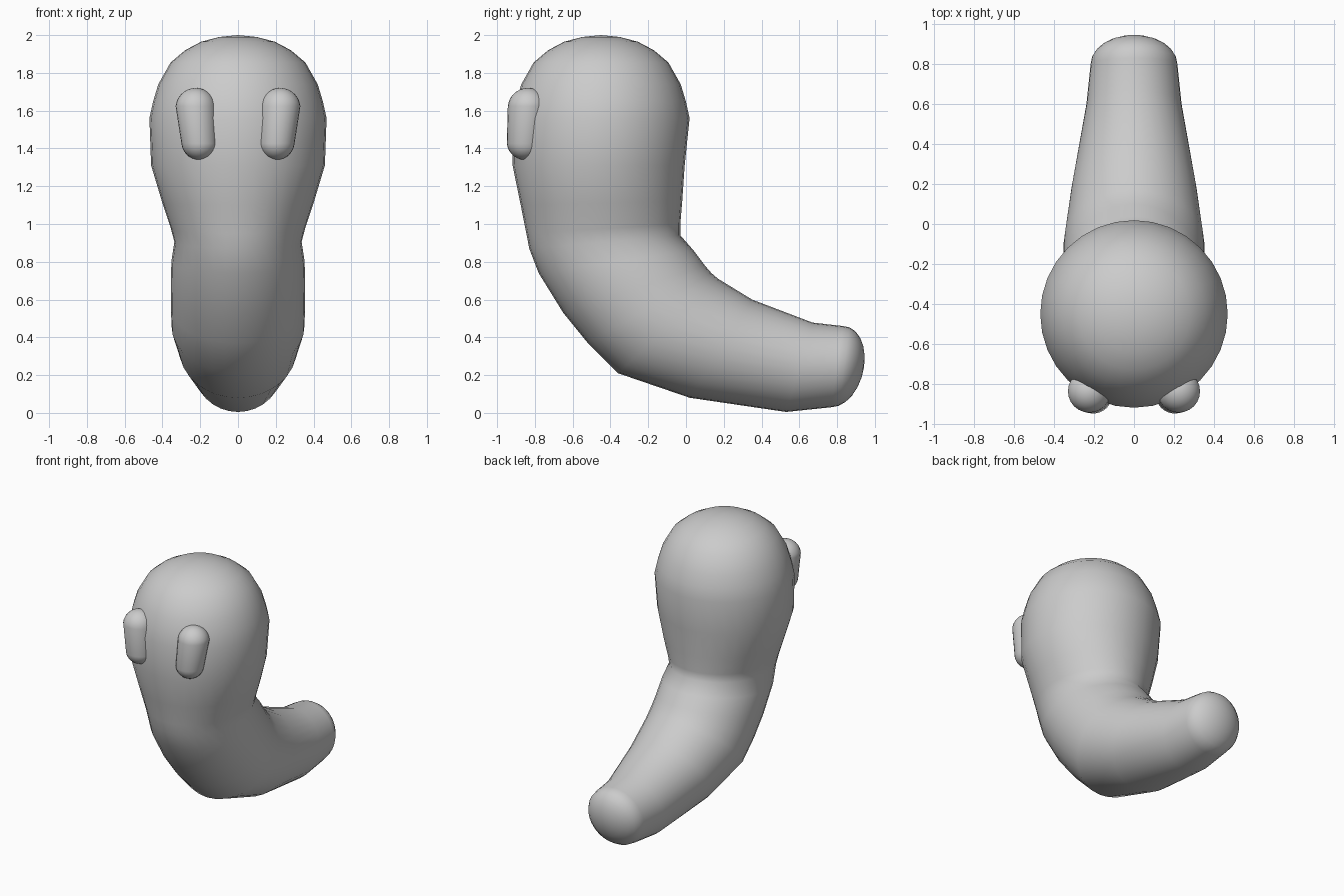
import bpy, bmesh, math
from mathutils import Vector

if "Cube" in bpy.data.objects:
    bpy.data.objects.remove(bpy.data.objects["Cube"])

SEG = 32


def loft(name, rings, start, end):
    """Skin elliptical rings (front yz, back yz, half width x), closed by end points."""
    bm = bmesh.new()
    loops = []
    for fy, fz, by, bz, w in rings:
        mid = Vector((0, (fy + by) / 2, (fz + bz) / 2))
        half = Vector((0, (by - fy) / 2, (bz - fz) / 2))
        loops.append([bm.verts.new(mid + half * math.sin(a) + Vector((w * math.cos(a), 0, 0)))
                      for a in (2 * math.pi * i / SEG for i in range(SEG))])
    for a, b in zip(loops, loops[1:]):
        for i in range(SEG):
            j = (i + 1) % SEG
            bm.faces.new((a[i], a[j], b[j], b[i]))
    for co, ring in ((start, loops[0]), (end, loops[-1])):
        tip = bm.verts.new(co)
        for i in range(SEG):
            bm.faces.new((tip, ring[i], ring[(i + 1) % SEG]))
    finish(name, bm)


def finish(name, bm):
    bmesh.ops.recalc_face_normals(bm, faces=bm.faces)
    me = bpy.data.meshes.new(name)
    bm.to_mesh(me)
    bm.free()
    for p in me.polygons:
        p.use_smooth = True
    ob = bpy.data.objects.new(name, me)
    bpy.context.collection.objects.link(ob)
    return ob


# Head dome and neck: upright rings
rings = [(-0.45 - r, z, -0.45 + r, z, r) for z, r in
         ((1.99, 0.10), (1.965, 0.195), (1.92, 0.28), (1.855, 0.357),
          (1.74, 0.422), (1.65, 0.449), (1.56, 0.469))]
rings += [(-0.918, 1.31, -0.007, 1.31, 0.46),
          (-0.875, 1.10, -0.02, 1.12, 0.40),
          (-0.845, 0.95, -0.03, 1.00, 0.355),
          (-0.83, 0.87, -0.03, 0.94, 0.337)]

# Bend and tail
rings += [(-0.78, 0.74, 0.04, 0.86, 0.353),
          (-0.65, 0.53, 0.10, 0.78, 0.355),
          (-0.52, 0.37, 0.135, 0.74, 0.355),
          (-0.36, 0.21, 0.17, 0.71, 0.352),
          (0.02, 0.08, 0.35, 0.60, 0.312),
          (0.53, 0.005, 0.67, 0.478, 0.238),
          (0.77, 0.03, 0.83, 0.46, 0.217)]

# Rounded tail tip
for k in range(1, 6):
    a = k * math.pi / 12
    c, s = math.cos(a), 0.143 * math.sin(a)
    rings.append((0.80 + s - 0.03 * c, 0.245 - 0.215 * c,
                  0.80 + s + 0.03 * c, 0.245 + 0.215 * c, 0.217 * c))
loft("body", rings, (0, -0.45, 2.0), (0, 0.943, 0.245))

# Eyes: spheres stretched into leaning capsules
for side, label in ((-1, "left"), (1, "right")):
    bm = bmesh.new()
    bmesh.ops.create_uvsphere(bm, u_segments=24, v_segments=15, radius=1)
    for v in bm.verts:
        if v.co.z > 0:
            v.co = v.co * 0.107 + Vector((side * 0.224, -0.837, 1.613))
        else:
            v.co = v.co * 0.096 + Vector((side * 0.204, -0.853, 1.436))
    finish("eye_" + label, bm)
